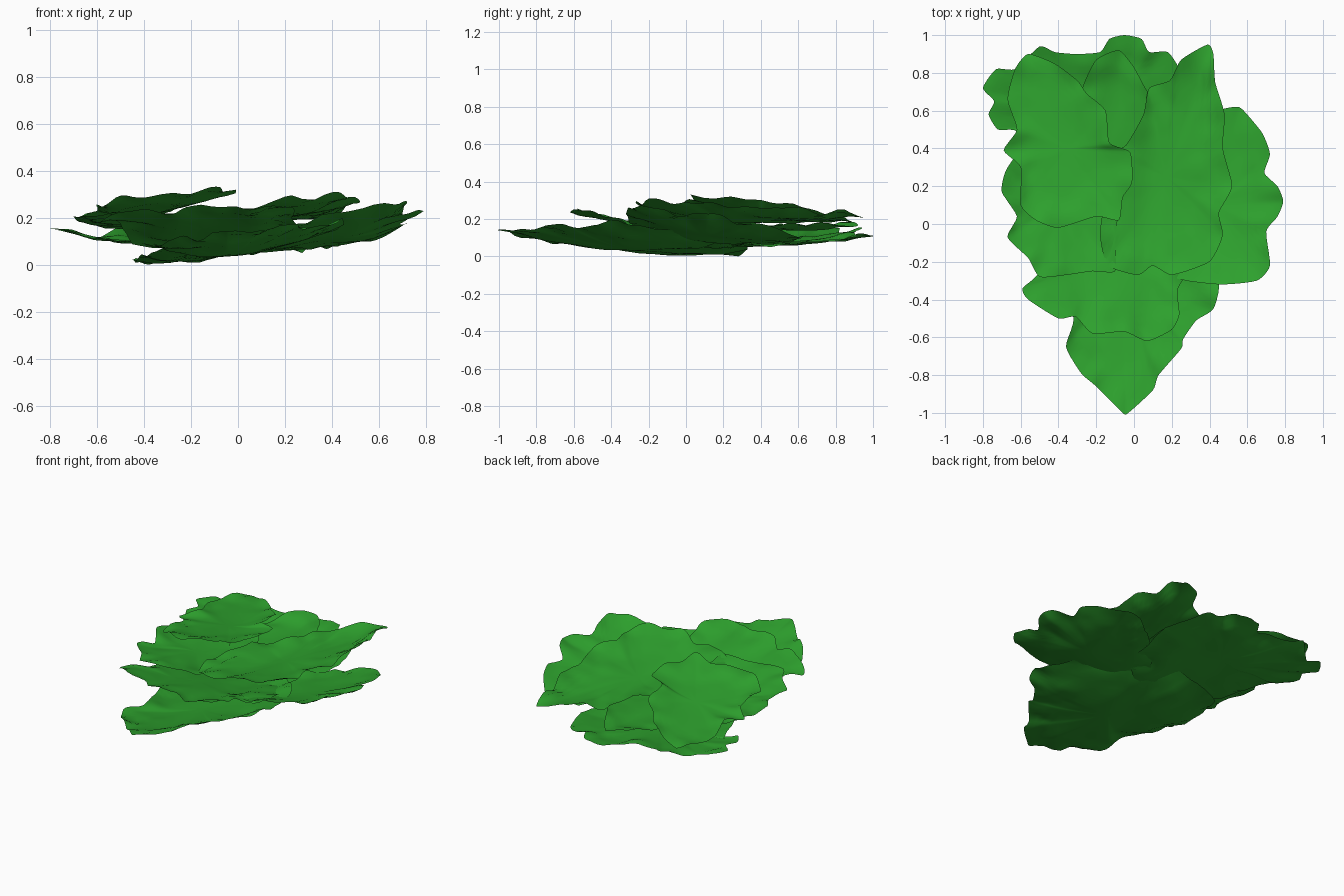
import bpy
import bmesh
from mathutils import Vector, noise

RINGS = 10            # loops from the leaf heart to its rim
STEPS = 5             # curve steps between outline points
TENSION = .3          # low values keep the rim corners crisp

default_cube = bpy.data.objects.get("Cube")
if default_cube:
    bpy.data.objects.remove(default_cube, do_unlink=True)

# One fresh green for every leaf
green = bpy.data.materials.new("leaf_green")
green.use_nodes = True
leaf_colour = (.027, .36, .027, 1)
green.diffuse_color = leaf_colour
shader = next(n for n in green.node_tree.nodes if n.type == "BSDF_PRINCIPLED")
shader.inputs["Base Color"].default_value = leaf_colour
shader.inputs["Roughness"].default_value = .8


def smooth_outline(points):
    """Closed cardinal curve through the outline points."""
    corners = [Vector(p) for p in points]
    count = len(corners)
    curve = []
    for i in range(count):
        before, start, end, after = (corners[(i + k - 1) % count] for k in range(4))
        for step in range(STEPS):
            t = step / STEPS
            tangent_in = (end - before) * TENSION
            tangent_out = (after - start) * TENSION
            bend = start * 3 - end * 3 + tangent_in * 2 + tangent_out
            twist = (start - end) * 2 + tangent_in + tangent_out
            curve.append(start + tangent_in * t - bend * t * t + twist * t ** 3)
    return curve


def make_leaf(name, heart, height, slope, curl, seed, outline):
    """Thin crumpled sheet: tilted by slope, with its rim curled upwards."""
    heart = Vector(heart)
    slope = Vector(slope)
    rim = smooth_outline(outline)
    bm = bmesh.new()

    def add_point(flat, reach):
        offset = flat - heart
        folds = noise.noise(Vector((flat.x * 6, flat.y * 2.5, seed)))
        ruffle = noise.noise(Vector((flat.x * 9, flat.y * 9, seed + 5)))
        z = height + slope.dot(offset) + curl * reach ** 2
        z += .018 * folds + .03 * ruffle * reach ** 3
        return bm.verts.new((flat.x, flat.y, z))

    centre = add_point(heart, 0)
    loops = []
    for ring in range(1, RINGS + 1):
        reach = ring / RINGS
        loops.append([add_point(heart.lerp(edge, reach), reach) for edge in rim])

    count = len(rim)
    for i in range(count):
        j = (i + 1) % count
        bm.faces.new((centre, loops[0][i], loops[0][j]))
        for inner, outer in zip(loops, loops[1:]):
            bm.faces.new((inner[i], outer[i], outer[j], inner[j]))

    # Face the sheet upwards and shade it smoothly
    bm.normal_update()
    if sum(face.normal.z for face in bm.faces) < 0:
        bmesh.ops.reverse_faces(bm, faces=bm.faces[:])
    for face in bm.faces:
        face.smooth = True
    mesh = bpy.data.meshes.new(name)
    bm.to_mesh(mesh)
    bm.free()
    mesh.materials.append(green)
    leaf = bpy.data.objects.new(name, mesh)
    bpy.context.scene.collection.objects.link(leaf)
    return leaf


leaves = []

# Bottom layer: pointed front leaf, wide back leaf, rising side leaf
leaves.append(make_leaf(
    "front_bottom_leaf", (-.05, -.3), .03, (.15, -.06), .06, 1,
    [(-.03, -1), (-.06, -1), (-.2, -.86), (-.28, -.79), (-.36, -.65),
     (-.32, -.5), (-.4, -.25), (-.45, .05), (-.38, .28), (-.1, .33),
     (.15, .25), (.35, .05), (.45, -.3), (.42, -.45), (.33, -.51),
     (.26, -.61), (.25, -.66), (.13, -.8), (.1, -.88)]))

leaves.append(make_leaf(
    "back_bottom_leaf", (-.2, .55), .065, (-.06, .05), .03, 2,
    [(-.8, .72), (-.73, .82), (-.63, .82), (-.5, .94), (-.42, .91), (-.31, .9),
     (-.18, .91), (-.13, .98), (-.05, 1), (.04, .98), (.08, .91), (.18, .91),
     (.25, .8), (.3, .6), (.2, .2), (-.1, 0), (-.4, .05), (-.55, .3),
     (-.62, .49), (-.72, .5), (-.77, .58), (-.74, .65)]))

leaves.append(make_leaf(
    "left_side_leaf", (.42, .1), .105, (.2, -.15), .045, 3,
    [(.55, .62), (.59, .59), (.68, .48), (.72, .37), (.69, .27), (.76, .2),
     (.79, .12), (.76, .04), (.7, -.04), (.72, -.22), (.65, -.3), (.45, -.32),
     (.2, -.28), (0, -.1), (.05, .2), (.25, .45), (.45, .6)]))

# Middle layer
leaves.append(make_leaf(
    "front_middle_leaf", (-.15, -.2), .14, (0, -.23), .01, 4,
    [(-.59, -.34), (-.56, -.4), (-.4, -.5), (-.31, -.49), (-.22, -.58),
     (-.05, -.57), (.07, -.62), (.2, -.56), (.24, -.48), (.23, -.35),
     (.28, -.27), (.33, -.24), (.3, 0), (.1, .2), (-.2, .22), (-.45, .05),
     (-.5, -.25)]))

leaves.append(make_leaf(
    "right_middle_leaf", (-.38, .12), .15, (0, -.08), .04, 5,
    [(-.5, -.28), (-.56, -.18), (-.67, -.07), (-.62, .04), (-.7, .17),
     (-.68, .28), (-.6, .4), (-.5, .52), (-.2, .5), (-.08, .2), (-.1, -.1),
     (-.1, -.25), (-.22, -.25), (-.36, -.27)]))

leaves.append(make_leaf(
    "back_middle_leaf", (-.08, .55), .13, (0, .03), .03, 6,
    [(-.08, .92), (-.2, .87), (-.27, .73), (-.33, .5), (-.25, .25), (-.05, .15),
     (.15, .25), (.2, .5), (.06, .72), (0, .83)]))

# Top layer: two large overlapping leaves
leaves.append(make_leaf(
    "left_top_leaf", (.17, .25), .185, (.1, -.06), .045, 7,
    [(.39, .95), (.25, .87), (.19, .76), (.08, .72), (.05, .58), (-.04, .42),
     (-.12, .36), (-.16, .1), (-.18, -.06), (-.14, -.22), (.02, -.27),
     (.1, -.22), (.2, -.27), (.4, -.2), (.47, -.06), (.45, .06), (.52, .2),
     (.47, .4), (.48, .58), (.43, .75), (.42, .9)]))

leaves.append(make_leaf(
    "right_top_leaf", (-.35, .4), .22, (.13, -.1), .03, 8,
    [(-.56, .9), (-.63, .82), (-.67, .66), (-.62, .5), (-.69, .39), (-.6, .3),
     (-.6, .1), (-.52, .02), (-.4, -.02), (-.2, .04), (-.08, .02), (-.06, .14),
     (-.01, .22), (-.02, .38), (-.13, .43), (-.15, .6), (-.25, .69),
     (-.3, .76), (-.42, .85)]))

# Rest the stack on the ground
lowest = min(v.co.z for leaf in leaves for v in leaf.data.vertices)
for leaf in leaves:
    leaf.location.z = -lowest
